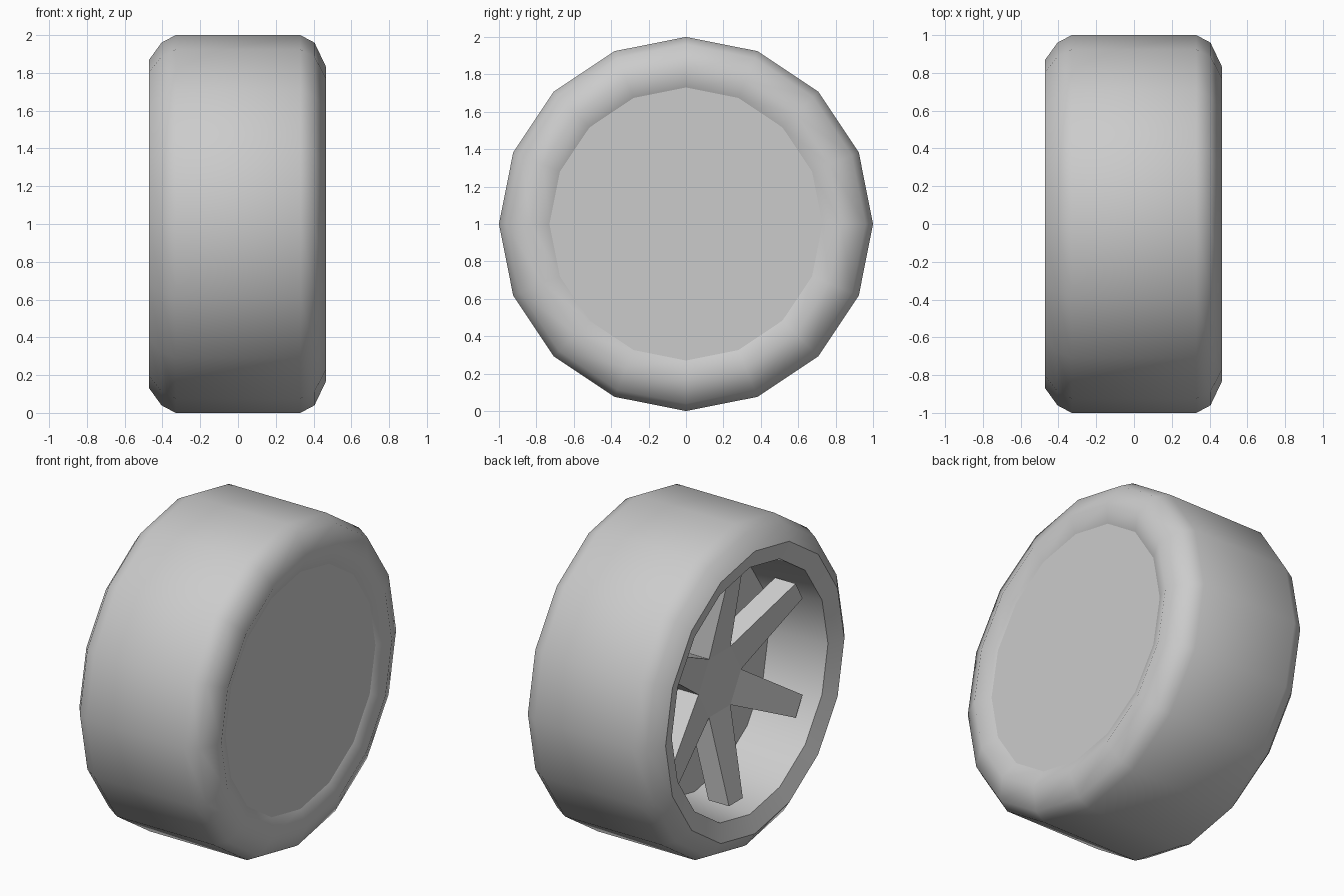
import bpy, bmesh, math

if "Cube" in bpy.data.objects:
    bpy.data.objects.remove(bpy.data.objects["Cube"])

SIDES = 16
CENTRE_Z = 1.0


def finish(name, bm, angle=None):
    mesh = bpy.data.meshes.new(name)
    bm.to_mesh(mesh)
    bm.free()
    ob = bpy.data.objects.new(name, mesh)
    ob.location.z = CENTRE_Z
    bpy.context.collection.objects.link(ob)
    if angle:
        bpy.ops.object.select_all(action='DESELECT')
        ob.select_set(True)
        bpy.context.view_layer.objects.active = ob
        bpy.ops.object.shade_smooth_by_angle(angle=math.radians(angle))
    return ob


def lathe(name, profile, cap_start=False, cap_end=False, angle=50):
    """Revolve (x, radius) points around the x axis."""
    bm = bmesh.new()
    rings = []
    for x, r in profile:
        rings.append([bm.verts.new((x, r * math.cos(a), r * math.sin(a)))
                      for a in (2 * math.pi * j / SIDES for j in range(SIDES))])
    for r0, r1 in zip(rings, rings[1:]):
        for j in range(SIDES):
            k = (j + 1) % SIDES
            bm.faces.new((r0[j], r0[k], r1[k], r1[j]))
    if cap_start:
        bm.faces.new(rings[0][::-1])
    if cap_end:
        bm.faces.new(rings[-1])
    return finish(name, bm, angle)


# Tyre: tread, rounded shoulders and sidewalls
lathe("tyre", [(-0.435, 0.76), (-0.47, 0.87), (-0.405, 0.96), (-0.33, 1.0),
               (0.33, 1.0), (0.405, 0.96), (0.467, 0.83), (0.425, 0.73)])

# Flat plate closing the inner side
lathe("inner_plate", [(0.425, 0.73)], cap_end=True, angle=None)

# Rim barrel with its recessed back disc
lathe("rim_barrel", [(-0.06, 0.72), (-0.435, 0.76)], cap_start=True)

# Six tapered spokes leaning outwards from a flat hexagonal hub
SPOKES, NOTCH_R, TIP_R, TIP_HALF = 6, 0.207, 0.71, 0.067
HUB_X, TIP_X, DEPTH = -0.23, -0.34, 0.14
bm = bmesh.new()
notch = []
for i in range(SPOKES):
    n = 2 * math.pi * i / SPOKES
    notch.append(bm.verts.new((HUB_X, NOTCH_R * math.cos(n), NOTCH_R * math.sin(n))))
front = [bm.faces.new(notch)]
for i in range(SPOKES):
    a = 2 * math.pi * (i + 0.5) / SPOKES
    tips = [bm.verts.new((TIP_X, TIP_R * math.cos(a) - t * math.sin(a),
                          TIP_R * math.sin(a) + t * math.cos(a)))
            for t in (-TIP_HALF, TIP_HALF)]
    front.append(bm.faces.new((notch[i], tips[0], tips[1], notch[(i + 1) % SPOKES])))
ext = bmesh.ops.extrude_face_region(bm, geom=front, use_keep_orig=True)
bmesh.ops.translate(bm, vec=(DEPTH, 0, 0),
                    verts=[g for g in ext["geom"] if isinstance(g, bmesh.types.BMVert)])
bmesh.ops.recalc_face_normals(bm, faces=bm.faces)
finish("spokes", bm)
